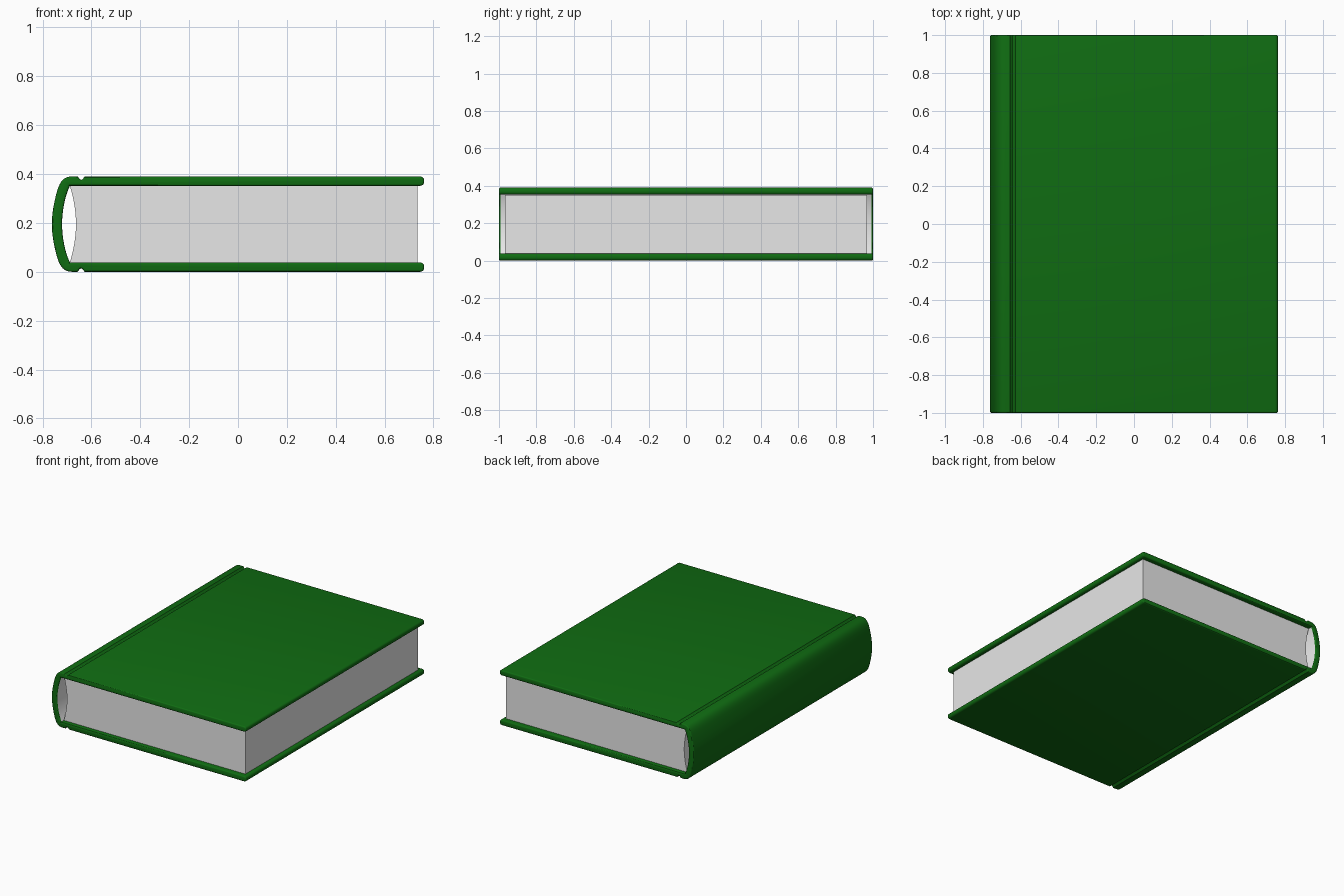
import bpy, bmesh, math
from mathutils import Vector
from mathutils.geometry import interpolate_bezier

if "Cube" in bpy.data.objects:
    bpy.data.objects.remove(bpy.data.objects["Cube"])

MID = 0.195  # mid height of the book


def material(name, rgb):
    m = bpy.data.materials.new(name)
    m.diffuse_color = (*rgb, 1)
    m.use_nodes = True
    m.node_tree.nodes["Principled BSDF"].inputs["Base Color"].default_value = m.diffuse_color
    return m


green = material("cover green", (0.005, 0.15, 0.006))
paper = material("paper grey", (0.8, 0.8, 0.8))


def curve(n, *pts):
    return [(p.x, p.y) for p in interpolate_bezier(*[Vector(p) for p in pts], n)]


def arc(cx, cz, r, a0, a1, n=5):
    angles = [math.radians(a0 + (a1 - a0) * i / n) for i in range(n + 1)]
    return [(cx + r * math.cos(a), cz + r * math.sin(a)) for a in angles]


def mirrored(upper, shared_ends):
    """Close an upper half profile with its reflection about mid height."""
    lower = [(x, 2 * MID - z) for x, z in reversed(upper)]
    return upper + (lower[1:-1] if shared_ends else lower)


def extrude(name, profile, half, mats, bevel=0.0):
    bm = bmesh.new()
    face = bm.faces.new([bm.verts.new((x, -half, z)) for x, z in profile])
    out = bmesh.ops.extrude_face_region(bm, geom=[face])["geom"]
    for v in out:
        if isinstance(v, bmesh.types.BMVert):
            v.co.y = half
    bmesh.ops.recalc_face_normals(bm, faces=bm.faces)
    if bevel:
        rim = [e for e in bm.edges if abs(e.verts[0].co.y - e.verts[1].co.y) < 1e-5]
        bmesh.ops.bevel(bm, geom=rim, offset=bevel, segments=3, profile=0.5,
                        affect='EDGES', clamp_overlap=False)
        bmesh.ops.recalc_face_normals(bm, faces=bm.faces)
    me = bpy.data.meshes.new(name)
    bm.to_mesh(me)
    bm.free()
    ob = bpy.data.objects.new(name, me)
    bpy.context.collection.objects.link(ob)
    for m in mats:
        me.materials.append(m)
    bpy.ops.object.select_all(action='DESELECT')
    ob.select_set(True)
    bpy.context.view_layer.objects.active = ob
    bpy.ops.object.shade_smooth_by_angle(angle=math.radians(30))
    return ob


# Hardcover: rounded spine, hinge groove, rounded board edge, hollow inside
half_cover = (
    curve(8, (-0.762, MID), (-0.762, 0.24), (-0.752, 0.29), (-0.739, 0.335))
    + curve(9, (-0.739, 0.335), (-0.728, 0.37), (-0.712, 0.39), (-0.68, 0.39))[1:]
    + [(-0.656, 0.39), (-0.648, 0.379), (-0.642, 0.376), (-0.636, 0.379), (-0.628, 0.39)]
    + arc(0.746, 0.374, 0.016, 90, 0)
    + arc(0.746, 0.368, 0.016, 0, -90)
    + curve(9, (-0.688, 0.352), (-0.708, 0.31), (-0.72, 0.25), (-0.72, MID))
)
cover = extrude("hardcover", mirrored(half_cover, True), 1.0, [green, paper], 0.008)

# Paper lining on the inner side of the spine
for f in cover.data.polygons:
    if f.normal.x > 0.5 and f.center.x < -0.68 and abs(f.center.y) < 0.5 \
            and abs(f.center.z - MID) < 0.157:
        f.material_index = 1

# Page block with hollowed back edge
half_pages = (curve(9, (-0.663, MID), (-0.663, 0.25), (-0.675, 0.31), (-0.688, 0.3515))
              + [(0.735, 0.3515)])
extrude("page_block", mirrored(half_pages, False)[1:], 0.967, [paper])
